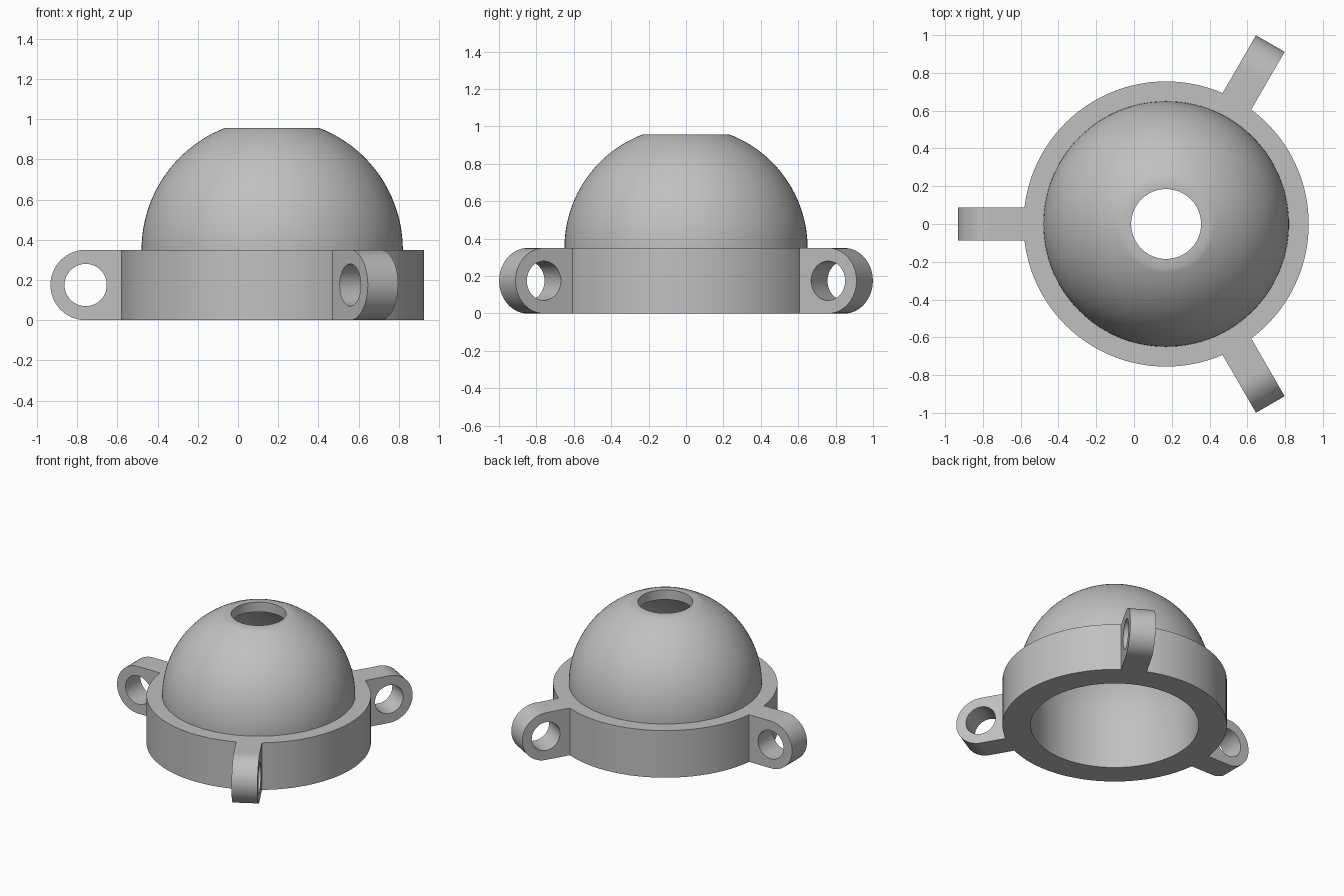
import bpy
import bmesh
from math import sin, cos, pi, sqrt, asin, radians
from mathutils import Matrix

cube = bpy.data.objects.get("Cube")
if cube:
    bpy.data.objects.remove(cube, do_unlink=True)

AXIS_X = 0.17                       # axis of the dome and ring
RING_R, RING_H = 0.755, 0.35
DOME_R, BORE_R = 0.65, 0.566
HOLE_R, FLAT_R = 0.185, 0.235
LUG_R, EYE_R, LUG_HALF_W = 0.175, 0.105, 0.0875
EYE_DIST = 0.928                    # lug eye distance from the axis

grey = bpy.data.materials.new("plain grey")
grey.use_nodes = True
colour = (0.53, 0.53, 0.53, 1)
grey.diffuse_color = colour
grey.node_tree.nodes["Principled BSDF"].inputs["Base Color"].default_value = colour


def finish(bm, name):
    """Turn a bmesh into a smooth-shaded object with sharp edges kept."""
    bmesh.ops.recalc_face_normals(bm, faces=bm.faces)
    mesh = bpy.data.meshes.new(name)
    bm.to_mesh(mesh)
    bm.free()
    mesh.materials.append(grey)
    obj = bpy.data.objects.new(name, mesh)
    bpy.context.collection.objects.link(obj)
    bpy.ops.object.select_all(action='DESELECT')
    obj.select_set(True)
    bpy.context.view_layer.objects.active = obj
    bpy.ops.object.shade_smooth_by_angle(angle=radians(30))
    return obj


def arc(radius, end_r, steps):
    """Dome profile from the ring top up to where its radius is end_r."""
    stop = pi / 2 - asin(end_r / radius)
    return [(radius * cos(stop * i / steps), RING_H + radius * sin(stop * i / steps))
            for i in range(steps + 1)]


def lathe(profile, name, segments=128):
    bm = bmesh.new()
    rings = []
    for i in range(segments):
        a = 2 * pi * i / segments
        rings.append([bm.verts.new((AXIS_X + r * cos(a), r * sin(a), z))
                      for r, z in profile])
    for i, ring in enumerate(rings):
        after = rings[(i + 1) % segments]
        for j in range(len(profile)):
            k = (j + 1) % len(profile)
            bm.faces.new((ring[j], after[j], after[k], ring[k]))
    return finish(bm, name)


def lug(angle, name, segments=64):
    """Plate with a round end and an eye; its square end meets the ring."""
    root = EYE_DIST - sqrt(RING_R ** 2 - LUG_HALF_W ** 2) + 0.003
    bm = bmesh.new()
    loops = []
    for i in range(segments):
        a = 2 * pi * i / segments
        c, s = cos(a), sin(a)
        reach = LUG_R if c >= 0 else LUG_R / max(abs(c), abs(s))
        u, v = reach * c, reach * s
        if c < 0:
            u *= root / LUG_R
        corners = [(u, -1, v), (u, 1, v),
                   (EYE_R * c, 1, EYE_R * s), (EYE_R * c, -1, EYE_R * s)]
        loops.append([bm.verts.new((EYE_DIST + x, y * LUG_HALF_W, LUG_R + z))
                      for x, y, z in corners])
    for i, loop in enumerate(loops):
        after = loops[(i + 1) % segments]
        for j in range(4):
            k = (j + 1) % 4
            bm.faces.new((loop[j], after[j], after[k], loop[k]))
    place = Matrix.Translation((AXIS_X, 0, 0)) @ Matrix.Rotation(angle, 4, 'Z')
    bm.transform(place)
    return finish(bm, name)


# Hollow dome on its base ring, with an open flat top
outer = arc(DOME_R, FLAT_R, 32)
inner = arc(BORE_R, HOLE_R, 32)
top_z = outer[-1][1]
lathe([(BORE_R, 0), (RING_R, 0), (RING_R, RING_H)] + outer
      + [(HOLE_R, top_z)] + inner[::-1], "dome_and_ring")

# Three mounting lugs
for label, degrees in (("right", 180), ("back_left", 60), ("front_left", -60)):
    lug(radians(degrees), label + "_lug")
